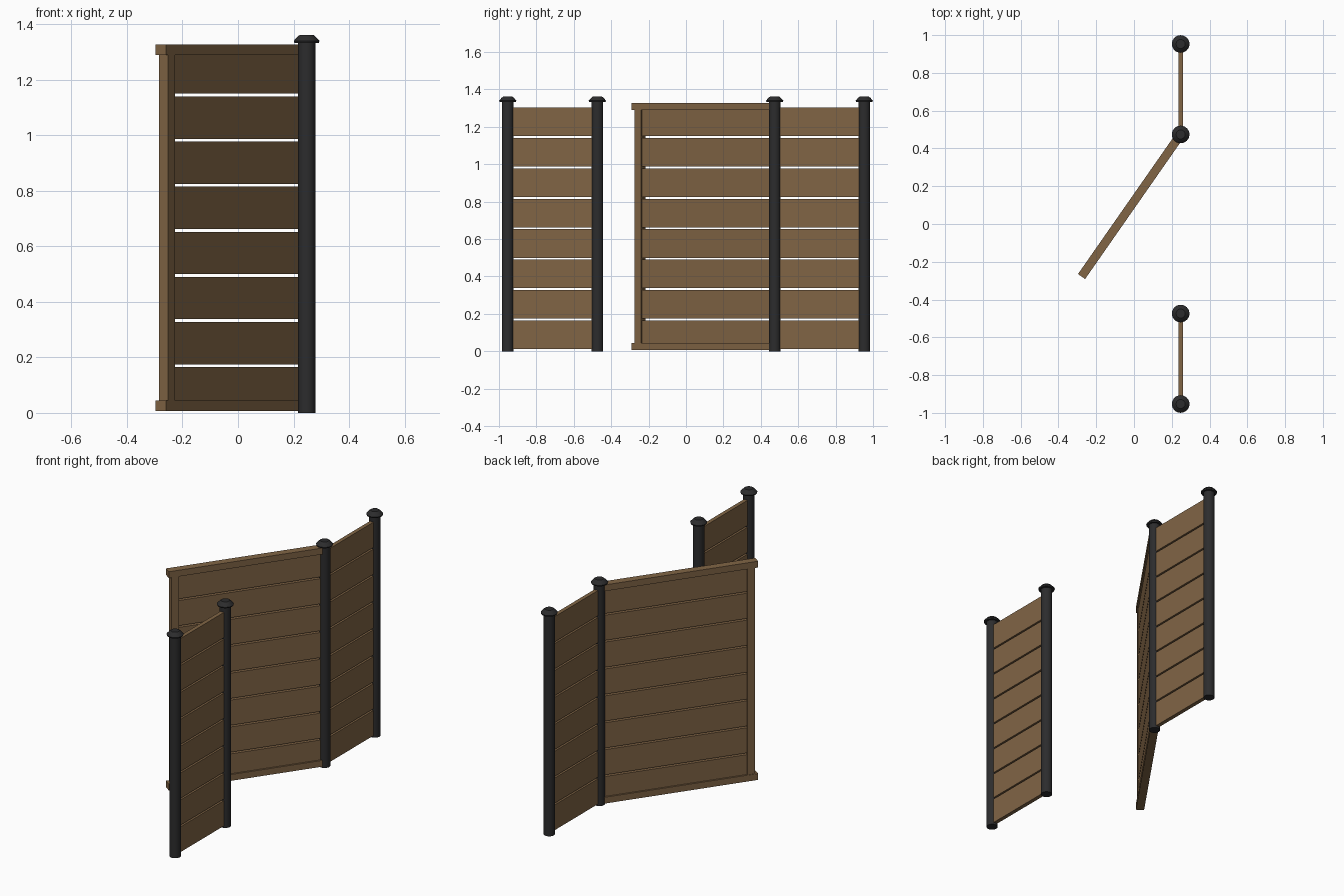
import bpy, bmesh, math
from mathutils import Matrix, Vector

if "Cube" in bpy.data.objects:
    bpy.data.objects.remove(bpy.data.objects["Cube"])

def material(name, rgb):
    m = bpy.data.materials.new(name)
    m.diffuse_color = (*rgb, 1)
    m.use_nodes = True
    m.node_tree.nodes["Principled BSDF"].inputs["Base Color"].default_value = m.diffuse_color
    return m

WOOD = material("wood", (0.22, 0.13, 0.06))
METAL = material("dark_metal", (0.025, 0.025, 0.026))

def finish(name, bm, mat, matrix=Matrix()):
    bmesh.ops.recalc_face_normals(bm, faces=bm.faces)
    me = bpy.data.meshes.new(name)
    bm.to_mesh(me)
    bm.free()
    me.materials.append(mat)
    ob = bpy.data.objects.new(name, me)
    bpy.context.collection.objects.link(ob)
    ob.matrix_world = matrix
    return ob

def box(name, lo, hi, matrix=Matrix()):
    lo, hi = Vector(lo), Vector(hi)
    bm = bmesh.new()
    bmesh.ops.create_cube(bm, size=1)
    bmesh.ops.scale(bm, vec=hi - lo, verts=bm.verts)
    bmesh.ops.translate(bm, vec=(lo + hi) / 2, verts=bm.verts)
    return finish(name, bm, WOOD, matrix)

def lathe(name, profile, loc, sides=32):
    bm = bmesh.new()
    vs = [bm.verts.new((r, 0, z)) for r, z in profile]
    es = [bm.edges.new(p) for p in zip(vs, vs[1:])]
    bmesh.ops.spin(bm, geom=vs + es, cent=(0, 0, 0), axis=(0, 0, 1),
                   angle=2 * math.pi, steps=sides)
    bmesh.ops.remove_doubles(bm, verts=bm.verts, dist=1e-5)
    ob = finish(name, bm, METAL, Matrix.Translation(loc))
    bpy.ops.object.select_all(action='DESELECT')
    ob.select_set(True)
    bpy.context.view_layer.objects.active = ob
    bpy.ops.object.shade_smooth_by_angle(angle=math.radians(30))

POST_X, INNER_Y, OUTER_Y = 0.247, 0.474, 0.953
POST_R, BOARDS, PITCH, GAP = 0.0315, 8, 0.1625, 0.01

def boards(name, start, end, thick, matrix):
    for i in range(BOARDS):
        z = 0.0125 + i * PITCH
        box(f"{name}_{i + 1}", (start, -thick / 2, z),
            (end, thick / 2, z + PITCH - GAP), matrix)

# Posts with flared caps
for i, y in enumerate((-OUTER_Y, -INNER_Y, INNER_Y, OUTER_Y)):
    lathe(f"post_{i + 1}", [(0, 0), (POST_R, 0), (POST_R, 1.336), (0, 1.336)], (POST_X, y, 0))
    lathe(f"post_cap_{i + 1}", [(0, 1.333), (0.044, 1.333), (0.0465, 1.340),
                                (0.031, 1.357), (0.024, 1.362), (0, 1.362)], (POST_X, y, 0))

# Fixed fence panels on both sides
for side, s in (("front", -1), ("back", 1)):
    m = Matrix.Translation((POST_X, s * INNER_Y, 0)) @ Matrix.Rotation(s * math.pi / 2, 4, 'Z')
    boards(f"{side}_fence_board", 0.02, OUTER_Y - INNER_Y - 0.02, 0.024, m)

# Open gate: local x runs from the hinge post to the free end
gate = Matrix.Translation((POST_X, INNER_Y, 0)) @ Matrix.Rotation(math.radians(180 + 55.1), 4, 'Z')
boards("gate_board", 0.02, 0.87, 0.026, gate)
box("gate_bottom_rail", (0.015, -0.023, 0.007), (0.917, 0.023, 0.045), gate)
box("gate_top_rail", (0.015, -0.023, 1.290), (0.917, 0.023, 1.328), gate)
box("gate_free_stile", (0.857, -0.02, 0.03), (0.900, 0.02, 1.30), gate)
